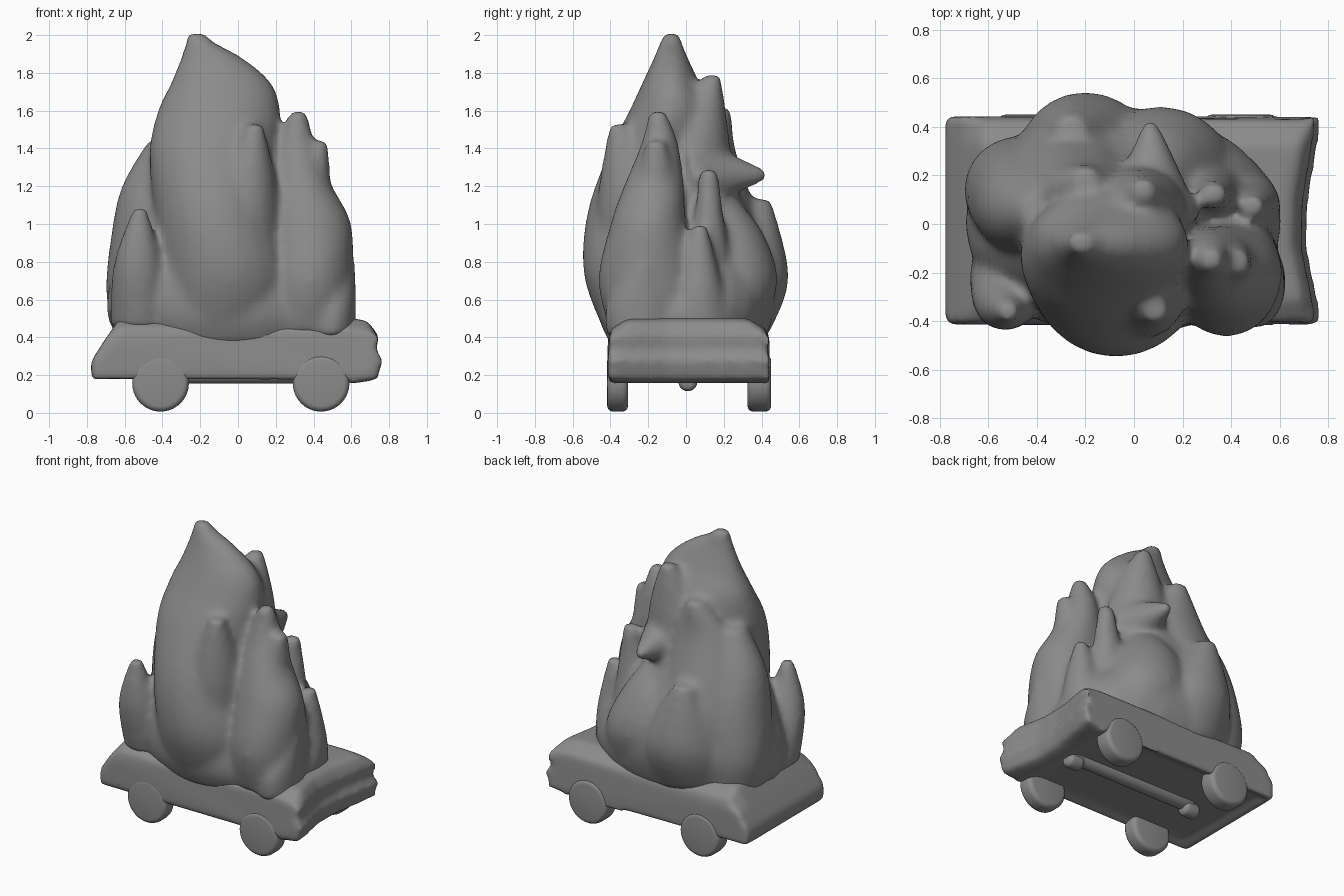
import bpy, bmesh, math
from mathutils import Matrix

# Dark grey for the whole model
grey = bpy.data.materials.new("dark_grey")
grey.diffuse_color = (0.26, 0.26, 0.26, 1)

def new_object(name, bm, voxel, rounds):
    """Fuse the bmesh's overlapping solids into one softened surface."""
    bmesh.ops.recalc_face_normals(bm, faces=bm.faces)
    me = bpy.data.meshes.new(name)
    bm.to_mesh(me)
    bm.free()
    me.materials.append(grey)
    ob = bpy.data.objects.new(name, me)
    bpy.context.collection.objects.link(ob)
    rm = ob.modifiers.new("fuse", 'REMESH')
    rm.mode = 'VOXEL'
    rm.voxel_size = voxel
    rm.use_smooth_shade = True
    sm = ob.modifiers.new("soften", 'SMOOTH')
    sm.factor = 0.5
    sm.iterations = rounds
    return ob

def spline(a, b, c, d, t):
    return 0.5 * (2*b + (c-a)*t + (2*a-5*b+4*c-d)*t*t + (3*b-a-3*c+d)*t**3)

def tongue(bm, keys, seg=24, steps=5):
    """Loft of ellipses; each key is (x, y, z, radius x, radius y)."""
    pts = [keys[0]] + keys + [keys[-1]]
    rows = []
    for i in range(len(keys) - 1):
        for s in range(steps):
            rows.append([spline(*q, s / steps) for q in zip(*pts[i:i+4])])
    rows.append(keys[-1])
    rings = []
    for x, y, z, rx, ry in rows:
        rx, ry = max(rx, 0.02), max(ry, 0.02)
        rings.append([bm.verts.new((x + rx*math.cos(k*math.tau/seg),
                                    y + ry*math.sin(k*math.tau/seg), z)) for k in range(seg)])
    for a, b in zip(rings, rings[1:]):
        for k in range(seg):
            bm.faces.new((a[k], a[(k+1) % seg], b[(k+1) % seg], b[k]))
    bm.faces.new(rings[0][::-1])
    bm.faces.new(rings[-1])

def simple(bm, base, mid, tip, r_base, r_mid, r_tip=0.035):
    """Small tongue through three points with (rx, ry) radii."""
    tongue(bm, [(*base, *r_base), (*mid, *r_mid), (*tip, r_tip, r_tip)])

# Flame
bm = bmesh.new()
# broad foot and core
tongue(bm, [(-0.03, 0, 0.36, 0.58, 0.4), (-0.04, 0, 0.5, 0.65, 0.46),
            (-0.07, 0.01, 0.68, 0.61, 0.47), (-0.12, 0.0, 0.95, 0.45, 0.39),
            (-0.1, -0.02, 1.2, 0.34, 0.29), (-0.06, -0.03, 1.42, 0.25, 0.2)])
# tall front tongue
tongue(bm, [(-0.08, -0.1, 0.4, 0.36, 0.32), (-0.06, -0.16, 0.72, 0.36, 0.38),
            (-0.11, -0.16, 1.05, 0.335, 0.365), (-0.13, -0.13, 1.38, 0.34, 0.28),
            (-0.1, -0.08, 1.6, 0.325, 0.22), (-0.09, -0.08, 1.75, 0.265, 0.15),
            (-0.14, -0.08, 1.88, 0.165, 0.09), (-0.2, -0.08, 1.96, 0.08, 0.06),
            (-0.22, -0.075, 2.01, 0.045, 0.045)])
# tall back ridge, its side peak and the low back peak
tongue(bm, [(-0.22, 0.15, 0.45, 0.3, 0.26), (-0.24, 0.18, 0.8, 0.3, 0.27),
            (-0.25, 0.16, 1.1, 0.26, 0.2), (-0.22, 0.13, 1.4, 0.19, 0.13),
            (-0.2, 0.18, 1.62, 0.05, 0.06)])
simple(bm, (0.0, 0.05, 1.0), (0.02, 0.05, 1.45), (0.04, 0.14, 1.79), (0.22, 0.22), (0.19, 0.18), 0.045)
simple(bm, (-0.18, 0.22, 0.42), (-0.2, 0.27, 0.72), (-0.26, 0.39, 1.13), (0.28, 0.22), (0.28, 0.275), 0.06)
# rounded back right lobe
tongue(bm, [(0.12, 0.18, 0.42, 0.3, 0.22), (0.11, 0.22, 0.7, 0.29, 0.265),
            (0.07, 0.22, 0.95, 0.21, 0.19), (0.06, 0.16, 1.12, 0.11, 0.12)])
# left tongues
tongue(bm, [(-0.46, 0.13, 0.42, 0.2, 0.2), (-0.48, 0.14, 0.65, 0.22, 0.22),
            (-0.47, 0.1, 0.95, 0.2, 0.22), (-0.44, 0.07, 1.2, 0.175, 0.17),
            (-0.39, 0.05, 1.45, 0.08, 0.08)])
simple(bm, (-0.52, -0.2, 0.45), (-0.53, -0.32, 0.78), (-0.52, -0.36, 1.08), (0.16, 0.18), (0.13, 0.12), 0.04)
# front ridge and right tongues
simple(bm, (0.03, -0.22, 0.6), (0.04, -0.27, 1.1), (0.09, -0.36, 1.53), (0.18, 0.22), (0.18, 0.2), 0.045)
tongue(bm, [(0.36, -0.18, 0.42, 0.24, 0.22), (0.38, -0.2, 0.7, 0.23, 0.265),
            (0.38, -0.2, 1.0, 0.22, 0.2), (0.34, -0.17, 1.2, 0.16, 0.16),
            (0.31, -0.14, 1.42, 0.1, 0.1), (0.32, -0.15, 1.6, 0.045, 0.045)])
simple(bm, (0.38, -0.18, 0.9), (0.39, -0.16, 1.2), (0.43, -0.16, 1.44), (0.12, 0.12), (0.1, 0.11), 0.05)
simple(bm, (0.28, 0.1, 0.5), (0.32, 0.12, 0.98), (0.33, 0.12, 1.29), (0.2, 0.2), (0.1, 0.09), 0.05)
simple(bm, (0.44, 0.06, 0.42), (0.48, 0.07, 0.66), (0.49, 0.07, 0.99), (0.16, 0.19), (0.12, 0.125), 0.045)
simple(bm, (0.49, -0.24, 0.4), (0.51, -0.24, 0.58), (0.57, -0.22, 0.8), (0.13, 0.18), (0.115, 0.18), 0.05)
# backward pointing spike
bmesh.ops.create_cone(bm, cap_ends=True, segments=20, radius1=0.21, radius2=0.03, depth=0.4,
                      matrix=Matrix.Translation((0.07, 0.22, 1.26)) @ Matrix.Rotation(-math.pi/2, 4, 'X'))
new_object("flame", bm, 0.022, 12)

# Car body: side profile swept across the width, nose dented in the middle
profile = [(-0.775, 0.165), (-0.78, 0.27), (-0.71, 0.38), (-0.62, 0.51), (0.0, 0.5),
           (0.6, 0.5), (0.7, 0.49), (0.75, 0.41), (0.735, 0.33), (0.77, 0.28), (0.74, 0.175), (0.6, 0.155)]
bm = bmesh.new()
rows = []
for y, dent, drop in ((-0.415, 0, 0.06), (-0.32, 0.01, 0), (-0.1, 0.055, 0),
                      (0.1, 0.05, 0), (0.34, 0.01, 0), (0.443, 0, 0.06)):
    rows.append([bm.verts.new((x - (dent if x > 0.65 else 0),
                               y * (0.97 if z > 0.45 else 1),
                               z - (drop if z > 0.45 else 0))) for x, z in profile])
n = len(profile)
for a, b in zip(rows, rows[1:]):
    for k in range(n):
        bm.faces.new((a[k], a[(k+1) % n], b[(k+1) % n], b[k]))
bm.faces.new(rows[0])
bm.faces.new(rows[-1][::-1])
bmesh.ops.recalc_face_normals(bm, faces=bm.faces)
# recessed underside
floor = [f for f in bm.faces if f.normal.z < -0.98 and f.calc_center_median().z < 0.2
         and f.calc_center_median().x < 0.5]
bmesh.ops.inset_region(bm, faces=floor, thickness=0.09, depth=0)
bmesh.ops.translate(bm, vec=(0, 0, 0.04), verts=list({v for f in floor for v in f.verts}))
new_object("car_body", bm, 0.02, 10)

# Wheels and drive shaft
def cylinder(name, r, depth, loc, rot):
    bpy.ops.mesh.primitive_cylinder_add(vertices=40, radius=r, depth=depth, location=loc, rotation=rot)
    ob = bpy.context.object
    ob.name = name
    ob.data.materials.append(grey)
    bpy.ops.object.shade_smooth()
    b = ob.modifiers.new("round", 'BEVEL')
    b.width = 0.03
    b.segments = 4
    b.limit_method = 'ANGLE'

for end, x in (("rear", -0.41), ("front", 0.44)):
    for side, y in (("right", -0.362), ("left", 0.388)):
        cylinder(f"wheel_{end}_{side}", 0.15, 0.11 if y < 0 else 0.125, (x, y, 0.157), (math.pi/2, 0, 0))

cylinder("drive_shaft", 0.05, 1.0, (0.04, 0.01, 0.205), (0, math.pi/2, 0))
for end, x in (("rear", -0.44), ("front", 0.5)):
    cylinder(f"axle_joint_{end}", 0.05, 0.12, (x, 0.01, 0.165), (0, math.pi/2, 0))
